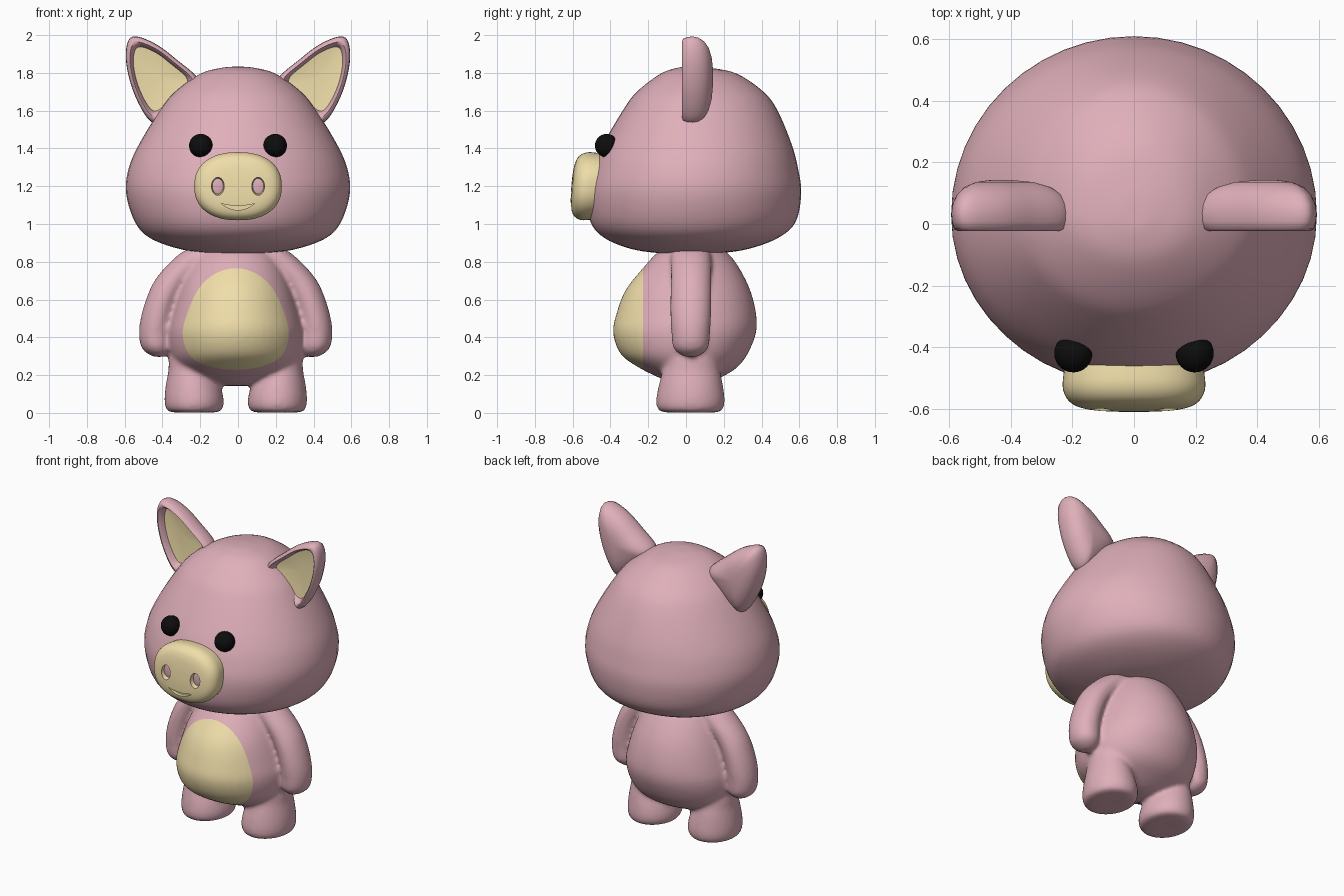
import bpy, bmesh, math
from mathutils import Vector

if "Cube" in bpy.data.objects:
    bpy.data.objects.remove(bpy.data.objects["Cube"])


def material(name, rgb):
    m = bpy.data.materials.new(name)
    m.diffuse_color = (*rgb, 1)
    m.use_nodes = True
    m.node_tree.nodes["Principled BSDF"].inputs["Base Color"].default_value = m.diffuse_color
    return m


PINK = material("pink", (0.74, 0.43, 0.49))
CREAM = material("cream", (0.87, 0.73, 0.40))
BLACK = material("black", (0.004, 0.004, 0.004))


def spline(pts, n, closed=False):
    """Catmull-Rom resampling of points of any dimension."""
    pts = [Vector(p) for p in pts]
    k, out = len(pts), []
    for i in range(k if closed else k - 1):
        idx = [(j % k) if closed else min(max(j, 0), k - 1) for j in range(i - 1, i + 3)]
        a, b, c, d = (pts[j] for j in idx)
        for s in range(n):
            t = s / n
            out.append(0.5 * (2 * b + (c - a) * t + (2 * a - 5 * b + 4 * c - d) * t * t
                              + (3 * b - a - 3 * c + d) * t ** 3))
    return out if closed else out + [pts[-1]]


def loft(bm, rings, inner=0):
    """Skin a list of rings; the cap and first 'inner' bands get material 1."""
    vs = [[bm.verts.new(p) for p in r] for r in rings]
    n = len(vs[0])
    faces = [bm.faces.new(vs[0]), bm.faces.new(vs[-1])]
    faces[0].material_index = 1 if inner else 0
    for k, (a, b) in enumerate(zip(vs, vs[1:])):
        for i in range(n):
            f = bm.faces.new((a[i], a[(i + 1) % n], b[(i + 1) % n], b[i]))
            f.material_index = 1 if k < inner else 0
            faces.append(f)
    bmesh.ops.recalc_face_normals(bm, faces=faces)


def stack(bm, rows, x0=0, side=1, seg=48):
    """Horizontal ovals from rows of (z, centre x, half width, front y, back y)."""
    rings = []
    for z, cx, rx, yf, yb in spline(rows, 5):
        mid = min(max(0.03, yf), yb)
        ring = []
        for i in range(seg):
            a = 2 * math.pi * i / seg
            s = math.sin(a)
            ring.append((x0 + side * (cx + rx * math.cos(a)),
                         mid + s * ((yb - mid) if s > 0 else (mid - yf)), z))
        rings.append(ring)
    loft(bm, rings)


def finish(name, bm, *mats, angle=60):
    me = bpy.data.meshes.new(name)
    bm.to_mesh(me)
    bm.free()
    ob = bpy.data.objects.new(name, me)
    bpy.context.collection.objects.link(ob)
    for m in mats:
        me.materials.append(m)
    me.shade_smooth()
    me.set_sharp_from_angle(angle=math.radians(angle))
    return ob


def bake(ob):
    """Apply all modifiers and return the result as a bmesh, dropping the object."""
    bm = bmesh.new()
    bm.from_object(ob, bpy.context.evaluated_depsgraph_get())
    bpy.data.objects.remove(ob)
    return bm


def ball(bm, centre, radii):
    vs = bmesh.ops.create_uvsphere(bm, u_segments=32, v_segments=20, radius=1)["verts"]
    bmesh.ops.scale(bm, vec=radii, verts=vs)
    bmesh.ops.translate(bm, vec=centre, verts=vs)


# Head
bm = bmesh.new()
stack(bm, [(0.842, 0, 0.002, 0.028, 0.032), (0.845, 0, 0.15, -0.13, 0.17),
           (0.868, 0, 0.31, -0.29, 0.33), (0.925, 0, 0.465, -0.43, 0.485),
           (1.01, 0, 0.545, -0.505, 0.58), (1.16, 0, 0.592, -0.525, 0.61),
           (1.29, 0, 0.58, -0.495, 0.594), (1.42, 0, 0.525, -0.44, 0.56),
           (1.6, 0, 0.415, -0.335, 0.485), (1.7, 0, 0.333, -0.26, 0.41),
           (1.795, 0, 0.2, -0.135, 0.27), (1.828, 0, 0.08, -0.04, 0.12),
           (1.833, 0, 0.002, 0.028, 0.032)])
finish("head", bm, PINK)

# Torso, arms and legs, blended into one skin
X0 = -0.012
bm = bmesh.new()
stack(bm, [(0.142, 0, 0.002, 0.028, 0.032), (0.15, 0, 0.1, -0.06, 0.1),
           (0.19, 0, 0.22, -0.15, 0.19), (0.24, 0, 0.3, -0.25, 0.27),
           (0.31, 0, 0.345, -0.345, 0.325), (0.42, 0, 0.36, -0.386, 0.37),
           (0.52, 0, 0.34, -0.37, 0.372), (0.65, 0, 0.3, -0.32, 0.34),
           (0.77, 0, 0.25, -0.225, 0.28), (0.85, 0, 0.2, -0.15, 0.215),
           (0.91, 0, 0.1, -0.06, 0.1), (0.92, 0, 0.002, 0.028, 0.032)], X0)
for s in (1, -1):
    stack(bm, [(0.296, 0.405, 0.002, 0.025, 0.03), (0.302, 0.407, 0.04, -0.02, 0.07),
               (0.345, 0.42, 0.079, -0.068, 0.118), (0.43, 0.425, 0.087, -0.078, 0.128),
               (0.52, 0.412, 0.087, -0.083, 0.133), (0.62, 0.378, 0.09, -0.083, 0.135),
               (0.7, 0.33, 0.1, -0.08, 0.135), (0.78, 0.255, 0.11, -0.08, 0.135),
               (0.86, 0.17, 0.1, -0.07, 0.12), (0.88, 0.16, 0.002, 0.025, 0.03)], X0, s)
    stack(bm, [(0.002, 0.22, 0.002, 0.024, 0.026), (0.003, 0.22, 0.115, -0.11, 0.16),
               (0.018, 0.22, 0.147, -0.148, 0.193), (0.06, 0.22, 0.157, -0.158, 0.205),
               (0.13, 0.225, 0.148, -0.148, 0.198), (0.22, 0.235, 0.122, -0.125, 0.18),
               (0.32, 0.22, 0.12, -0.1, 0.15), (0.36, 0.22, 0.002, 0.024, 0.026)], X0, s)
body = finish("body_blend", bm)
mod = body.modifiers.new("skin", "REMESH")
mod.mode, mod.voxel_size = "VOXEL", 0.013
mod = body.modifiers.new("soften", "SMOOTH")
mod.factor, mod.iterations = 0.5, 10
bm = bake(body)
# Belly patch: everything in front of a vertical cut
bmesh.ops.bisect_plane(bm, geom=bm.verts[:] + bm.edges[:] + bm.faces[:],
                       plane_co=(0, -0.228, 0), plane_no=(0, 1, 0))
for f in bm.faces:
    f.material_index = int(f.calc_center_median().y < -0.228)
finish("body", bm, PINK, CREAM, angle=80)

# Snout: squarish ovals stacked toward the front
bm = bmesh.new()
rings = []
for y, rx, rz in spline([(-0.38, 0.21, 0.16), (-0.48, 0.228, 0.176), (-0.54, 0.23, 0.179),
                         (-0.58, 0.205, 0.158), (-0.599, 0.155, 0.115),
                         (-0.606, 0.07, 0.05), (-0.607, 0.002, 0.002)], 4):
    ring = []
    for i in range(64):
        c, s = math.cos(i * math.pi / 32), math.sin(i * math.pi / 32)
        x = rx * math.copysign(abs(c) ** 0.87, c)
        z = rz * math.copysign(abs(s) ** 0.87, s)
        ring.append((x, y + z * 0.08, 1.2 + z))
    rings.append(ring)
loft(bm, rings)
snout = finish("snout_blank", bm)

# Nostril and smile cutters
bm = bmesh.new()
for s in (1, -1):
    ball(bm, (0.107 * s, -0.61, 1.2), (0.034, 0.06, 0.048))
us = [i / 10 for i in range(-10, 11)]
smile = [(0.088 * u, 1.096 + 0.012 * u * u) for u in us]
smile += [(0.088 * u, 1.074 + 0.034 * u * u) for u in us[-2:0:-1]]
loft(bm, [[(x, y, z) for x, z in smile] for y in (-0.66, -0.585)])
cutter = finish("snout_cutter", bm)
cutter.hide_render = True
mod = snout.modifiers.new("holes", "BOOLEAN")
mod.operation, mod.solver, mod.object = "DIFFERENCE", "EXACT", cutter
bm = bake(snout)
bpy.data.objects.remove(cutter)
finish("snout", bm, CREAM, angle=40)

# Ear outline (x, z), and rings as (y, scale) from the recessed lining to the back
OUTLINE = spline([(0.21, 1.765), (0.328, 1.873), (0.434, 1.952), (0.54, 1.993),
                  (0.585, 1.96), (0.591, 1.847), (0.55, 1.69), (0.47, 1.55),
                  (0.40, 1.55), (0.25, 1.68)], 6, True)
RINGS = [(0.03, 0.02), (0.03, 0.4), (0.022, 0.74), (-0.008, 0.79), (-0.022, 0.86), (-0.016, 0.94),
         (0.008, 0.985), (0.035, 1.0), (0.065, 0.97), (0.095, 0.88), (0.12, 0.72),
         (0.136, 0.48), (0.142, 0.22), (0.143, 0.02)]
for s, side in ((1, "right"), (-1, "left")):
    bm = bmesh.new()
    loft(bm, [[(s * (0.44 + (x - 0.44) * k), y, 1.78 + (z - 1.78) * k) for x, z in OUTLINE]
              for y, k in RINGS], inner=2)
    finish(side + "_ear", bm, PINK, CREAM)

    # Eye and nostril lining
    bm = bmesh.new()
    ball(bm, (0.197 * s, -0.42, 1.415), (0.062, 0.062, 0.062))
    finish(side + "_eye", bm, BLACK)
    bm = bmesh.new()
    ball(bm, (0.107 * s, -0.575, 1.2), (0.034, 0.009, 0.047))
    finish(side + "_nostril", bm, PINK)
